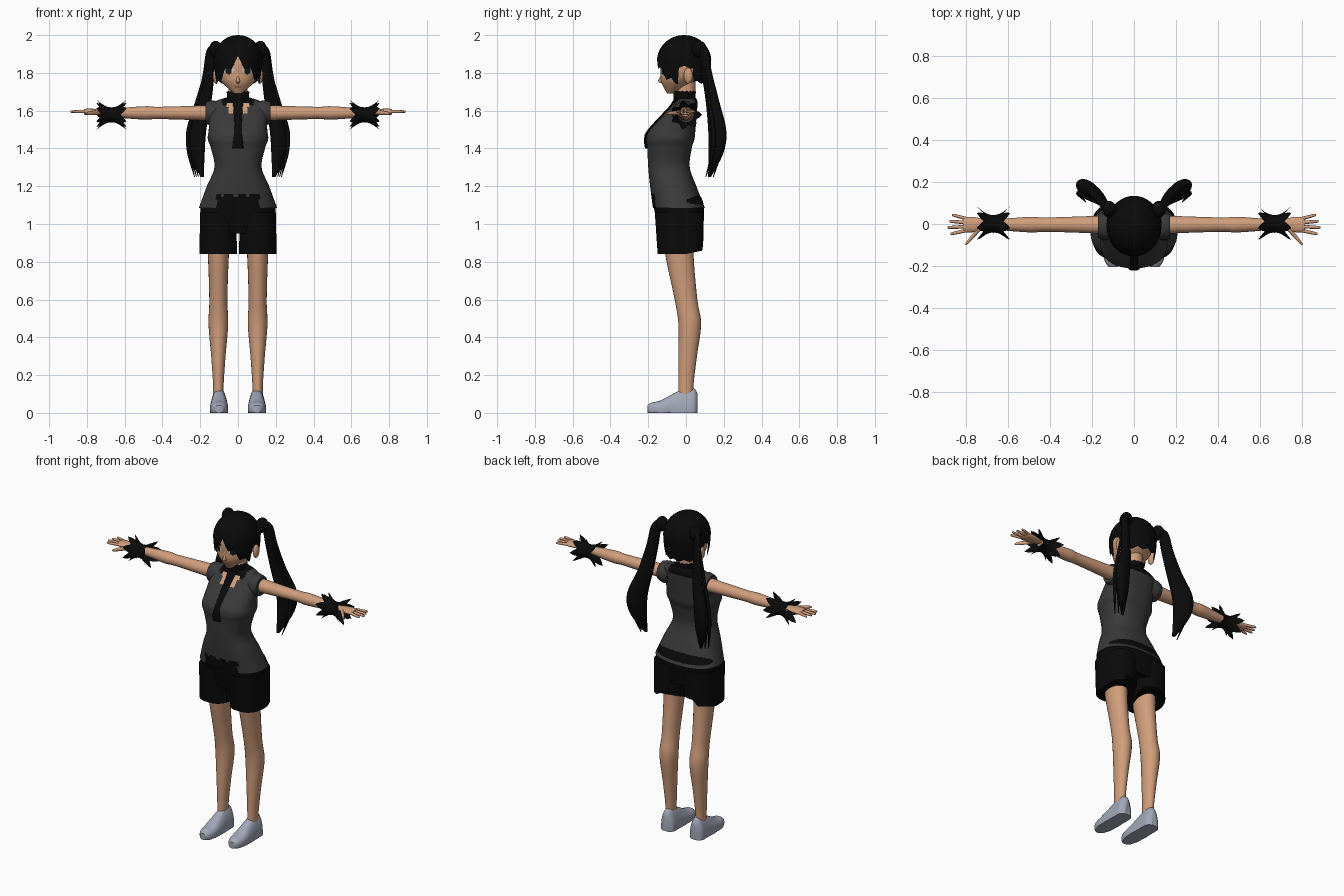
import bpy, bmesh, math
from mathutils import Vector

cube = bpy.data.objects.get("Cube")
if cube:
    bpy.data.objects.remove(cube, do_unlink=True)


def material(name, red, green, blue):
    mat = bpy.data.materials.new(name)
    mat.use_nodes = True
    mat.diffuse_color = (red, green, blue, 1)
    bsdf = next(node for node in mat.node_tree.nodes if node.type == 'BSDF_PRINCIPLED')
    bsdf.inputs["Base Color"].default_value = mat.diffuse_color
    return mat


SKIN = material("skin", .63, .34, .2)
BLACK = material("black", .003, .003, .003)
CLOTH = material("charcoal cloth", .042, .042, .042)
LEATHER = material("blue grey leather", .36, .39, .48)
EYE = material("dark eye", .01, .01, .01)
WHITE = material("eye white", .6, .55, .55)
LIP = material("lip", .25, .08, .06)

X, Y, Z = Vector((1, 0, 0)), Vector((0, 1, 0)), Vector((0, 0, 1))


def finish(name, bm, mat, rule=None, mirror=False):
    """Turn a bmesh into a smooth object, colouring faces by rule."""
    bmesh.ops.recalc_face_normals(bm, faces=bm.faces)
    mesh = bpy.data.meshes.new(name)
    slots = [mat]
    if rule:
        for face in bm.faces:
            paint = rule(face.calc_center_median()) or mat
            if paint not in slots:
                slots.append(paint)
            face.material_index = slots.index(paint)
    bm.to_mesh(mesh)
    bm.free()
    for slot in slots:
        mesh.materials.append(slot)
    part = bpy.data.objects.new(name, mesh)
    bpy.context.collection.objects.link(part)
    bpy.ops.object.select_all(action='DESELECT')
    part.select_set(True)
    bpy.context.view_layer.objects.active = part
    bpy.ops.object.shade_smooth_by_angle(angle=math.radians(50))
    if mirror:
        part.modifiers.new("Mirror", 'MIRROR').use_mirror_merge = False


def spline(rings, steps):
    """Catmull-Rom resampling of the rings."""
    smooth, last = [], len(rings) - 1
    for i in range(last):
        around = [rings[min(max(k, 0), last)] for k in range(i - 1, i + 3)]
        for step in range(steps):
            t = step / steps
            smooth.append([b + t / 2 * (c - a + t * (2*a - 5*b + 4*c - d + t * (3*(b - c) + d - a)))
                           for a, b, c, d in zip(*around)])
    return smooth + [rings[-1]]


def bridge_rows(rows, caps=True):
    bm = bmesh.new()
    loops = [[bm.verts.new(co) for co in row] for row in rows]
    for low, high in zip(loops, loops[1:]):
        for j in range(len(low)):
            bm.faces.new((low[j - 1], low[j], high[j], high[j - 1]))
    if caps:
        bm.faces.new(loops[0])
        bm.faces.new(loops[-1])
    return bm


def loft(name, mat, rings, u=X, v=Y, sides=24, steps=6, power=2, caps=True, warp=None, **options):
    """Each ring is x, y, z, half size along u, half size along v."""
    rows = []
    for x, y, z, wide, deep in spline(rings, steps):
        row = []
        for j in range(sides):
            angle = math.tau * j / sides
            c, s = math.cos(angle), math.sin(angle)
            co = Vector((x, y, z)) + u * wide * math.copysign(abs(c) ** (2 / power), c) \
                + v * deep * math.copysign(abs(s) ** (2 / power), s)
            row.append(warp(co, j) if warp else co)
        rows.append(row)
    finish(name, bridge_rows(rows, caps), mat, **options)


def column(name, mat, profile, x=0, **options):
    """Upright loft; each level is height, front y, back y, half width."""
    loft(name, mat, [(x, (front + back) / 2, z, half, (back - front) / 2)
                     for z, front, back, half in profile], **options)


def strand(name, mat, path, flat=1, u=Y, v=Z, **options):
    """Mirrored loft along points of x, y, z, radius."""
    loft(name, mat, [(x, y, z, r, r * flat) for x, y, z, r in path],
         u=u, v=v, mirror=True, **options)


def ball(name, mat, position, size):
    bm = bmesh.new()
    bmesh.ops.create_uvsphere(bm, u_segments=20, v_segments=12, radius=1)
    bmesh.ops.scale(bm, vec=size, verts=bm.verts)
    bmesh.ops.translate(bm, vec=position, verts=bm.verts)
    finish(name, bm, mat, mirror=True)


# Head with painted eyes and mouth
def face_paint(co):
    if co.y > -.04:
        return None
    side, up = abs(co.x) - .05, co.z - 1.815
    lash = abs(side) < .033 and .016 < up + side / 5 < .026
    if lash or math.hypot(side / .017, up / .026) < 1:
        return EYE
    if math.hypot(side / .03, up / .02) < 1:
        return WHITE
    if abs(co.x) < .02 and abs(co.z - 1.727) < .003:
        return LIP


column("head", SKIN, [(1.69, -.1, -.07, .02), (1.75, -.13, .04, .085), (1.8, -.135, .1, .11),
                      (1.86, -.135, .115, .115), (1.93, -.11, .09, .09)],
       sides=80, steps=12, rule=face_paint)
column("nose", SKIN, [(1.79, -.13, -.12, .004), (1.757, -.148, -.12, .01),
                      (1.745, -.13, -.12, .006)], sides=12)
column("neck", SKIN, [(1.6, -.05, .05, .05), (1.78, -.05, .05, .05)])
ball("ears", SKIN, (.117, .012, 1.785), (.016, .024, .042))


# Hair cap: fringe falls towards the temples, lifts over the ears
def hair_point(j, sides, t):
    angle = math.tau * j / sides
    turn = min(angle, math.tau - angle)
    hairline = 1.83 if 1.35 < turn < 1.9 else max(1.75, 1.87 - turn / 9)
    tooth = abs(j % 8 - 4) / 2 - 1
    low = hairline + tooth * (.02 if turn < 1.3 else .008)
    z = 2 - (2 - low) * (1 - t) ** 1.6
    rise = (z - 1.86) / .14
    reach = math.sqrt(max(0, 1 - rise ** 2)) + .01 if rise > 0 else 1 - rise ** 2 / 7
    return .13 * reach * math.sin(angle), -.01 - .143 * reach * math.cos(angle), z


finish("hair_cap", bridge_rows([[hair_point(j, 96, i / 18) for j in range(96)]
                                for i in range(19)], caps=False), BLACK)

# Pigtails with knots and loose strands that drift off the main tail
OUT, SIDE = Vector((.78, .62, 0)), Vector((-.62, .78, 0))
TAIL = [(.11, .065, 1.96, .015), (.14, .09, 1.92, .03), (.155, .11, 1.8, .035),
        (.18, .14, 1.65, .045), (.22, .165, 1.5, .06), (.22, .16, 1.38, .05),
        (.19, .125, 1.25, .01)]
ball("pigtail_knots", BLACK, (.118, .07, 1.925), (.034, .04, .045))
strand("pigtails", BLACK, TAIL, flat=.65, u=OUT, v=SIDE)
for k, label in enumerate(("front", "middle", "back")):
    loose = []
    for x, y, z, r in TAIL:
        drift = min(1, 3 * (1.96 - z)) * .02
        loose.append((x + drift * (2 - k / 2), y + drift * (k - 1), z, r / 5))
    strand(label + "_loose_strands", BLACK, loose, u=OUT, v=SIDE, sides=8)


# Sleeveless shirt: neckline opening, dark yoke and front waistband
def shirt_paint(co):
    if co.y < -.03 and 1.585 < co.z < 1.64 and abs(co.x) < .055:
        return SKIN
    if co.z > 1.63 and abs(co.x) < .085:
        return BLACK
    if co.y < -.04 and abs(co.x) < .115 and co.z < 1.155 + math.sin(co.x * 90) / 200:
        return BLACK


SHIRT = [(1.67, -.04, .05, .06), (1.65, -.06, .06, .12), (1.62, -.08, .06, .15),
         (1.5, -.19, .05, .155), (1.45, -.21, .045, .16), (1.4, -.205, .03, .143),
         (1.3, -.2, .02, .125), (1.2, -.19, .055, .165), (1.085, -.175, .1, .207)]
column("shirt", CLOTH, SHIRT, sides=72, steps=9, power=2.4, rule=shirt_paint)
strand("cap_sleeves", CLOTH, [(x, -.01, 1.588, r) for x, r in
                              ((.1, .06), (.14, .066), (.172, .057))])

# Collar and hanging tie that follows the shirt front
column("collar", BLACK, [(1.625, -.07, .06, .07), (1.65, -.065, .05, .058),
                         (1.7, -.068, .052, .06)],
       caps=False, sides=32, warp=lambda co, j: co + Z * (j % 2) / 160)
column("neck_tie", BLACK, [(z, front - .012, front + .004, .015 + abs(z - 1.53) / 9)
                           for z, front, back, half in SHIRT if z > 1.35], sides=12)

# Shorts: hips and two wide legs, cut higher at the inner back
column("shorts_hips", BLACK, [(1.16, -.16, .07, .17), (1.09, -.17, .095, .2),
                              (.95, -.14, .08, .18)], sides=40, power=2.4)


def leg_hem(co, j):
    lift = max(0, .92 - co.z) * max(0, min(1, co.y * 18))
    return co + Z * lift * (.6 if co.x < .13 else .2)


column("shorts_legs", BLACK, [(1.06, -.165, .095, .095), (.84, -.15, .09, .1)], x=.105,
       sides=40, steps=9, power=2.5, warp=leg_hem, mirror=True)

# Legs
column("legs", SKIN, [(.98, -.12, .05, .07), (.84, -.11, .04, .056), (.6, -.06, .06, .048),
                      (.47, -.04, .08, .052), (.3, -.04, .058, .038),
                      (.15, -.04, .04, .028), (.06, -.04, .04, .028)], x=.104, mirror=True)


# Shoes: flat sole, narrower towards the top
def shoe_shape(co, j):
    z = max(co.z, 0)
    middle = .1
    return Vector((middle + (co.x - middle) * (1 - 2.6 * max(0, z - .04)), co.y, z))


loft("shoes", LEATHER, [(.1, y, .02, half, top - .02) for y, top, half in
                        ((-.205, .04, .02), (-.18, .055, .038), (-.13, .068, .048),
                         (-.02, .125, .046), (.04, .13, .043), (.062, .1, .02))],
     u=X, v=Z, sides=32, power=2.5, warp=shoe_shape, mirror=True)

# Arms and palms
strand("arms", SKIN, [(x, -.003, 1.588, r) for x, r in
                      ((.11, .046), (.2, .041), (.42, .034), (.5, .037), (.7, .021))], flat=.95)
strand("palms", SKIN, [(x, -.003, 1.594, r) for x, r in
                       ((.69, .02), (.75, .034), (.8, .037), (.815, .03))], flat=.45)

# Fingers fan out from the palm
for i, label in enumerate(("index", "middle", "ring", "little")):
    root = -.03 + .018 * i
    fan = root + .011 * (i - 1.4)
    tip = .89 - .012 * abs(i - 1.2)
    strand(label + "_fingers", SKIN, [(.795, root, 1.595, .009), (tip - .01, fan, 1.595, .007),
                                      (tip, fan, 1.594, .002)], sides=10)
strand("thumbs", SKIN, [(.735, -.02, 1.592, .014), (.79, -.085, 1.586, .009),
                        (.802, -.1, 1.585, .002)], u=X, sides=10)


# Frilled wristbands with pointed edges
CUFF = Vector((.67, 0, 1.578))


def frill(co, j):
    point = math.cos(math.pi * j / 2)
    reach = co - CUFF
    along = reach.x
    reach.x = 0
    return CUFF + reach * (1 + 3 * abs(along) * point) + X * along * (1 + point / 4)


strand("wristbands", BLACK, [(CUFF.x + d, CUFF.y, CUFF.z, .042 + 7 * d * d)
                             for d in (-.064, -.03, 0, .03, .064)],
       flat=.95, sides=28, caps=False, warp=frill)
